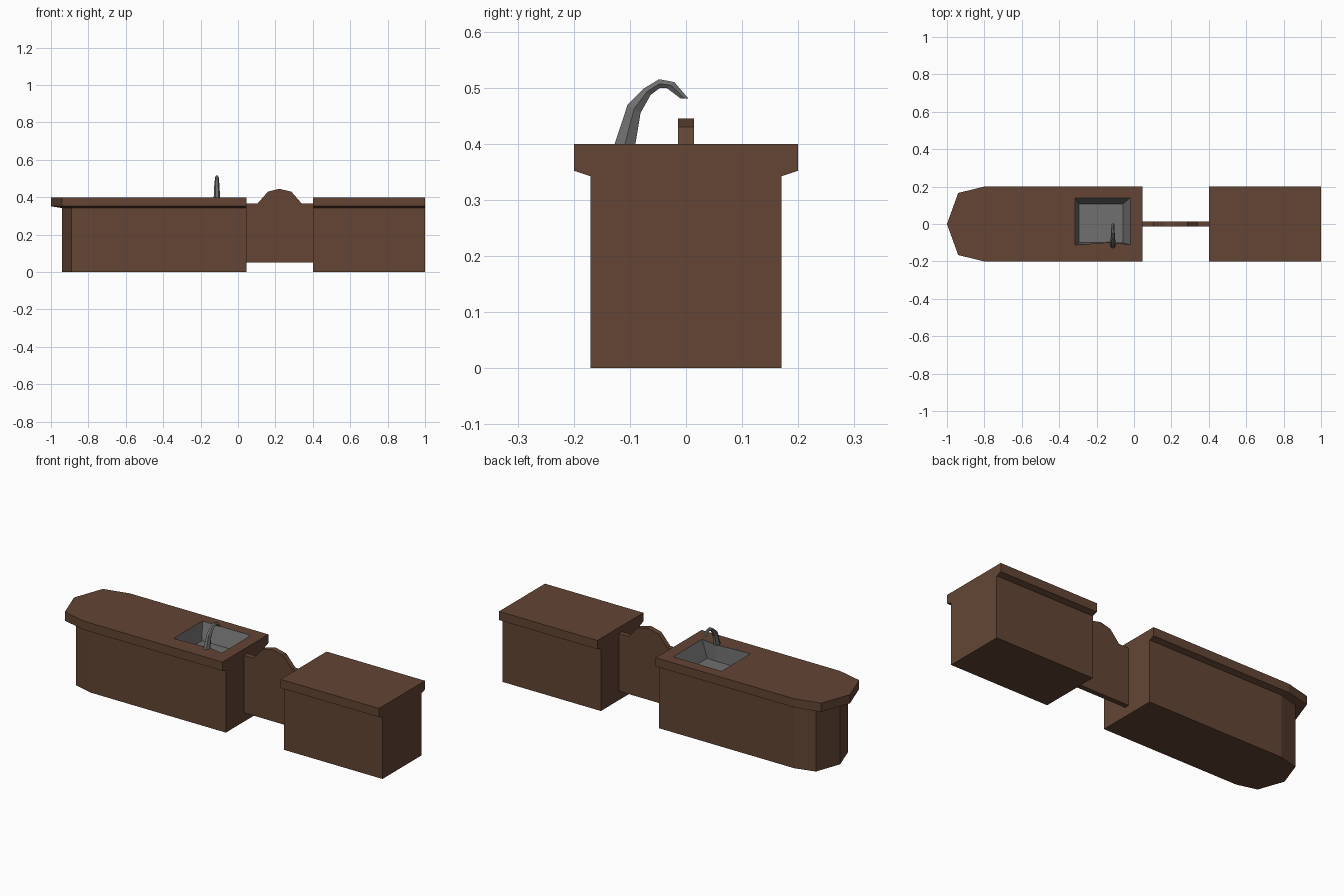
import bpy, bmesh, math

if "Cube" in bpy.data.objects:
    bpy.data.objects.remove(bpy.data.objects["Cube"])


def material(name, rgb):
    m = bpy.data.materials.new(name)
    m.diffuse_color = (*rgb, 1)
    m.use_nodes = True
    m.node_tree.nodes["Principled BSDF"].inputs["Base Color"].default_value = m.diffuse_color
    return m


WOOD = material("brown_wood", (0.125, 0.06, 0.034))
STEEL = material("grey_steel", (0.16, 0.16, 0.16))


def finish(bm, name, mat):
    bmesh.ops.recalc_face_normals(bm, faces=bm.faces)
    me = bpy.data.meshes.new(name)
    bm.to_mesh(me)
    bm.free()
    me.materials.append(mat)
    ob = bpy.data.objects.new(name, me)
    bpy.context.collection.objects.link(ob)
    return ob


def loft(rings, cap_end=True):
    """Skin closed rings of 3D points, capping the first and optionally the last."""
    bm = bmesh.new()
    vs = [[bm.verts.new(p) for p in r] for r in rings]
    n = len(vs[0])
    for a, b in zip(vs, vs[1:]):
        for i in range(n):
            j = (i + 1) % n
            bm.faces.new((a[i], a[j], b[j], b[i]))
    bm.faces.new(vs[0][::-1])
    if cap_end:
        bm.faces.new(vs[-1])
    return bm, vs


def flat(outline, z):
    return [(x, y, z) for x, y in outline]


def mirrored(half):
    """Complete a +y half outline with its -y reflection."""
    return half + [(x, -y) for x, y in reversed(half) if y]


def counter_rings(body, top):
    return [flat(body, 0), flat(body, 0.342), flat(top, 0.352), flat(top, 0.40)]


# Long counter with faceted nose, top left open around the sink
body = mirrored([(-0.94, 0), (-0.89, 0.14), (-0.78, 0.17), (0.045, 0.17)])
top = mirrored([(-1.0, 0), (-0.94, 0.166), (-0.80, 0.20), (0.045, 0.20)])
rim = [(-0.315, 0.14), (-0.02, 0.14), (-0.02, -0.112), (-0.113, -0.097), (-0.315, -0.112)]
bm, vs = loft(counter_rings(body, top), cap_end=False)
hole = [bm.verts.new(p) for p in flat(rim, 0.40)]
edges = [bm.edges.new((hole[i], hole[i - 1])) for i in range(len(hole))]
edges += [bm.edges.get((vs[-1][i], vs[-1][i - 1])) for i in range(len(top))]
bmesh.ops.triangle_fill(bm, edges=edges, use_beauty=True, use_dissolve=False)
finish(bm, "sink_counter", WOOD)

# Sink basin, open at the rim
floor = [(-0.294, 0.107), (-0.06, 0.107), (-0.06, -0.10), (-0.113, -0.097), (-0.294, -0.10)]
bm, _ = loft([flat(floor, 0.31), flat(rim, 0.40)], cap_end=False)
basin = finish(bm, "sink_basin", STEEL)
basin.data.flip_normals()

# Short counter
bm, _ = loft(counter_rings(mirrored([(0.40, 0.17), (1.0, 0.17)]),
                           mirrored([(0.40, 0.20), (1.0, 0.20)])))
finish(bm, "short_counter", WOOD)

# Swing gate with raised arch
gate = [(0.045, 0.05), (0.40, 0.05), (0.40, 0.367), (0.34, 0.367), (0.285, 0.43),
        (0.22, 0.445), (0.16, 0.43), (0.105, 0.367), (0.045, 0.367)]
bm, _ = loft([[(x, y, z) for x, z in gate] for y in (-0.014, 0.014)])
finish(bm, "swing_gate", WOOD)

# Faucet: tapering six-sided tube from outer / inner bend points (y, z) and half width
bend = [((-0.127, 0.40), (-0.090, 0.40), 0.017),
        ((-0.104, 0.47), (-0.081, 0.455), 0.014),
        ((-0.076, 0.498), (-0.063, 0.487), 0.011),
        ((-0.048, 0.515), (-0.047, 0.499), 0.010),
        ((-0.021, 0.510), (-0.034, 0.499), 0.009),
        ((0.004, 0.481), (-0.010, 0.481), 0.008)]
rings = []
for (oy, oz), (iy, iz), w in bend:
    ring = []
    for k in range(6):
        a = math.tau * k / 6
        t = 0.5 - 0.5 * math.sin(a) / math.sin(math.pi / 3)
        ring.append((-0.113 + w * math.cos(a), oy + (iy - oy) * t, oz + (iz - oz) * t))
    rings.append(ring)
bm, _ = loft(rings)
finish(bm, "faucet", STEEL)
